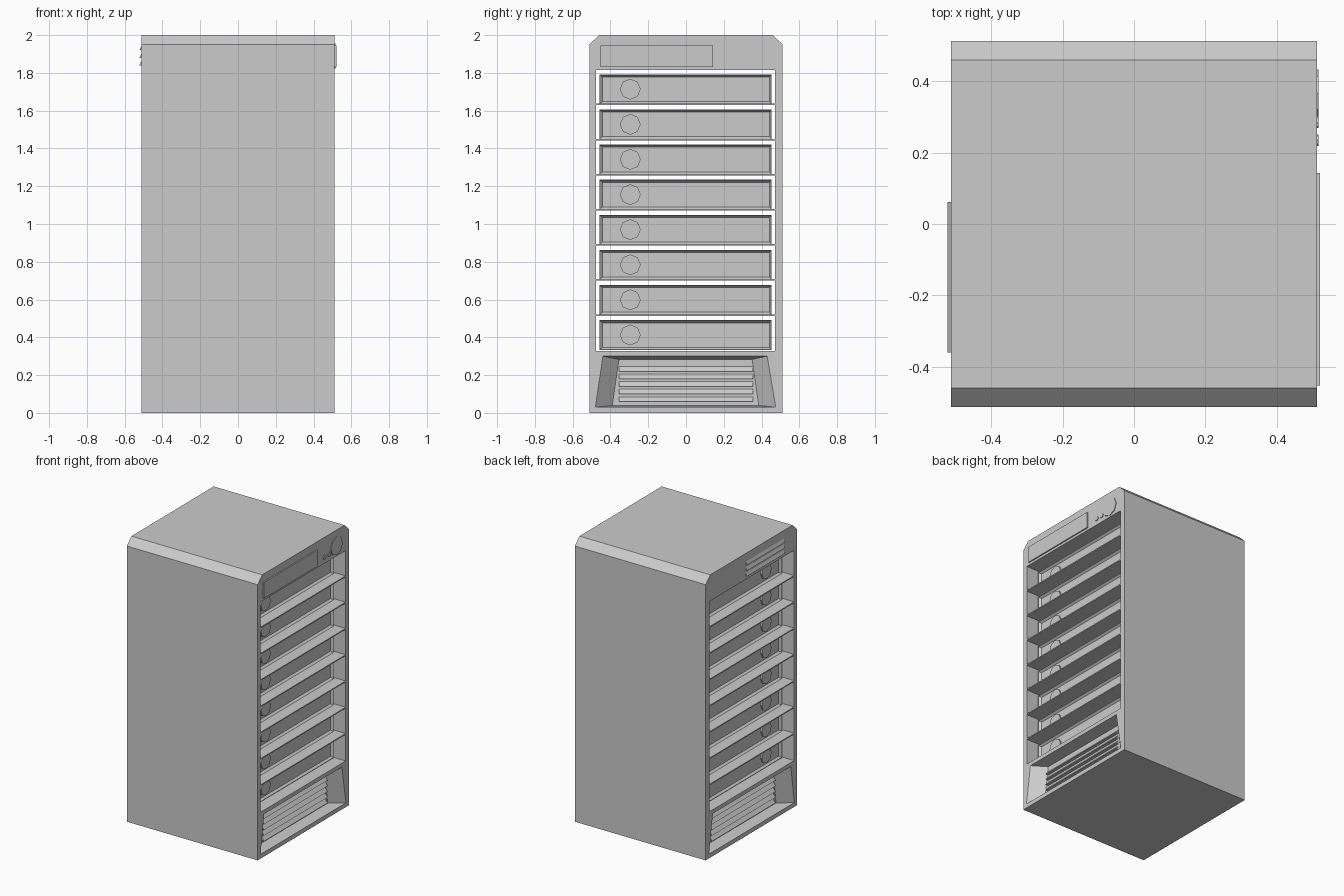
import bpy, math

if "Cube" in bpy.data.objects:
    bpy.data.objects.remove(bpy.data.objects["Cube"], do_unlink=True)

grey = bpy.data.materials.new("cabinet_grey")
grey.use_nodes = True
grey.diffuse_color = (0.6, 0.6, 0.6, 1)
grey.node_tree.nodes["Principled BSDF"].inputs["Base Color"].default_value = (0.6, 0.6, 0.6, 1)


def loft(name, *sections):
    """Join (x, [(y, z), ...]) sections of equal length into one closed solid."""
    n = len(sections[0][1])
    verts = [(x, y, z) for x, ring in sections for y, z in ring]
    faces = [list(range(n))[::-1], list(range(len(verts) - n, len(verts)))]
    for s in range(len(sections) - 1):
        for i in range(n):
            j = (i + 1) % n
            a, b = s * n, (s + 1) * n
            faces.append((a + i, a + j, b + j, b + i))
    mesh = bpy.data.meshes.new(name)
    mesh.from_pydata(verts, [], faces)
    mesh.materials.append(grey)
    if sections[0][0] > sections[-1][0]:
        mesh.flip_normals()
    obj = bpy.data.objects.new(name, mesh)
    bpy.context.collection.objects.link(obj)
    return obj


def rect(y0, y1, z0, z1):
    return [(y0, z0), (y1, z0), (y1, z1), (y0, z1)]


def disc(y, z, r, sides=8):
    return [(y + r * math.cos(math.tau * i / sides),
             z + r * math.sin(math.tau * i / sides)) for i in range(sides)]


def cut(target, cutter):
    mod = target.modifiers.new("cut", "BOOLEAN")
    mod.operation = "DIFFERENCE"
    mod.solver = "EXACT"
    mod.object = cutter
    bpy.context.view_layer.objects.active = target
    bpy.ops.object.modifier_apply(modifier=mod.name)
    bpy.data.objects.remove(cutter, do_unlink=True)


def louvre(name, x, side, y0, y1, z, height, depth):
    """Slat with a sloping top face and a flat underside."""
    tip = x + side * depth
    inner = x - side * 0.004
    pts = [(inner, z), (tip, z), (inner, z + height)]
    mesh = bpy.data.meshes.new(name)
    mesh.from_pydata([(px, y, pz) for y in (y0, y1) for px, pz in pts], [],
                     [(0, 1, 2), (5, 4, 3), (0, 3, 4, 1), (1, 4, 5, 2), (2, 5, 3, 0)])
    mesh.materials.append(grey)
    if side < 0:
        mesh.flip_normals()
    bpy.context.collection.objects.link(bpy.data.objects.new(name, mesh))


# Cabinet shell with chamfered top edges
HALF = 0.512
SIDES = {"left": 1, "right": -1}
outline = [(-HALF, 0), (HALF, 0), (HALF, 1.95), (0.46, 2), (-0.46, 2), (-HALF, 1.95)]
cabinet = loft("cabinet", (-HALF, outline), (HALF, outline))

# Eight open bays running through the cabinet, with thin shelves between
BAYS, BOTTOM, TOP, SHELF = 8, 0.328, 1.815, 0.008
pitch = (TOP - BOTTOM) / BAYS
for i in range(BAYS):
    floor = BOTTOM + i * pitch + (SHELF if i else 0)
    opening = rect(-0.477, 0.471, floor, BOTTOM + (i + 1) * pitch)
    cut(cabinet, loft("bay_cutter", (-0.6, opening), (0.6, opening)))

# Tapered intake recess low on each side
mouth = [(-0.48, 0.03), (0.475, 0.03), (0.43, 0.3), (-0.44, 0.3)]
back = [(-0.39, 0.04), (0.385, 0.04), (0.35, 0.283), (-0.355, 0.283)]
RECESS = 0.432
for word, side in SIDES.items():
    # widen the cutter slightly past the surface so its mouth lies on the side
    cut(cabinet, loft("recess_cutter", (side * 0.6, mouth),
                      (side * HALF, mouth), (side * RECESS, back)))
    for i in range(5):
        louvre(f"{word}_intake_louvre_{i + 1}", side * RECESS, side,
               -0.355, 0.355, 0.06 + i * 0.04, 0.03, 0.022)

# A tray in each bay, dished at both ends, with a round knob on each end
for i in range(BAYS):
    z0 = BOTTOM + i * pitch + SHELF - 0.002
    z1 = z0 + 0.157
    rim = rect(-0.459, 0.453, z0, z1)
    tray = loft(f"tray_{i + 1}", (-0.43, rim), (0.43, rim))
    for word, side in SIDES.items():
        lip = rect(-0.457, 0.451, z0 + 0.002, z1 - 0.002)
        dish = rect(-0.442, 0.442, z0 + 0.013, z1 - 0.014)
        cut(tray, loft("dish_cutter", (side * 0.5, lip), (side * 0.43, lip), (side * 0.415, dish)))
        knob = disc(-0.295, (z0 + z1) / 2, 0.055)
        loft(f"{word}_tray_knob_{i + 1}", (side * 0.41, knob), (side * 0.425, knob))


# Control strip above the bays on the left side
def panel_part(name, ring, depth):
    loft(name, (HALF - 0.004, ring), (HALF + depth, ring))


panel_part("display", rect(-0.453, 0.143, 1.832, 1.946), 0.009)
panel_part("control_dial", disc(0.367, 1.89, 0.066), 0.005)
for i, y in enumerate((0.235, 0.285)):
    panel_part(f"button_{i + 1}", disc(y, 1.86, 0.016), 0.005)

# Vent louvres above the bays on the right side
for i in range(3):
    louvre(f"top_vent_louvre_{i + 1}", -HALF, -1, -0.36, 0.062, 1.84 + i * 0.04, 0.03, 0.01)
